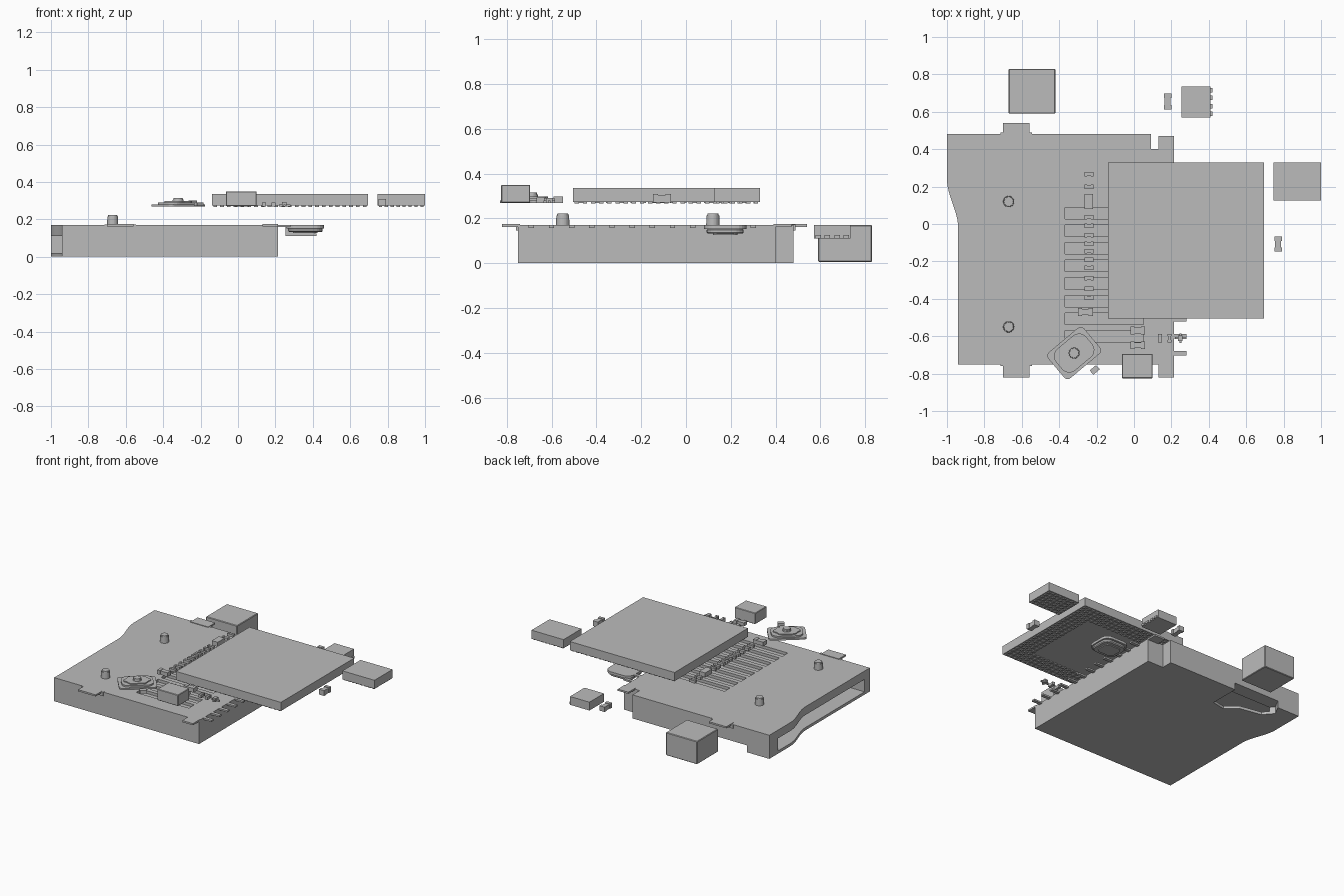
import bpy, bmesh, math
from mathutils import Matrix, Vector

cube = bpy.data.objects.get("Cube")
if cube:
    bpy.data.objects.remove(cube, do_unlink=True)

grey = bpy.data.materials.new("plain_grey")
grey.use_nodes = True
COLOR = (0.5, 0.5, 0.5, 1)
grey.diffuse_color = COLOR
grey.node_tree.nodes["Principled BSDF"].inputs["Base Color"].default_value = COLOR


def finish(name, bm):
    bmesh.ops.recalc_face_normals(bm, faces=bm.faces[:])
    mesh = bpy.data.meshes.new(name)
    bm.to_mesh(mesh)
    bm.free()
    mesh.materials.append(grey)
    obj = bpy.data.objects.new(name, mesh)
    bpy.context.scene.collection.objects.link(obj)
    return obj


def add_box(bm, x0, x1, y0, y1, z0, z1):
    m = Matrix.Translation(((x0 + x1) / 2, (y0 + y1) / 2, (z0 + z1) / 2))
    bmesh.ops.create_cube(bm, size=1, matrix=m @ Matrix.Diagonal((x1 - x0, y1 - y0, z1 - z0, 1)))


def boxes(name, specs):
    bm = bmesh.new()
    for spec in specs:
        add_box(bm, *spec)
    return finish(name, bm)


def prism(name, outline, z0, z1):
    bm = bmesh.new()
    face = bm.faces.new([bm.verts.new((x, y, z0)) for x, y in outline])
    new = bmesh.ops.extrude_face_region(bm, geom=[face])["geom"]
    bmesh.ops.translate(bm, vec=(0, 0, z1 - z0), verts=[v for v in new if isinstance(v, bmesh.types.BMVert)])
    return finish(name, bm)


def rounded(cx, cy, w, h, r, angle=0, steps=5):
    """Outline of a rounded rectangle, turned by an angle."""
    pts = []
    for i, (sx, sy) in enumerate(((1, 1), (-1, 1), (-1, -1), (1, -1))):
        for k in range(steps + 1):
            a = (i + k / steps) * math.pi / 2
            p = Vector((sx * (w / 2 - r) + r * math.cos(a), sy * (h / 2 - r) + r * math.sin(a)))
            p.rotate(Matrix.Rotation(angle, 2))
            pts.append((cx + p.x, cy + p.y))
    return pts


def bevel(obj, width, segments=1):
    mod = obj.modifiers.new("edge", "BEVEL")
    mod.width, mod.segments = width, segments


def cut(obj, cutter):
    cutter.hide_render = True
    cutter.hide_viewport = True
    cutter.display_type = 'WIRE'
    mod = obj.modifiers.new("cut", "BOOLEAN")
    mod.operation, mod.solver, mod.object = 'DIFFERENCE', 'EXACT', cutter


def peg(name, x, y, r, z0, z1):
    bm = bmesh.new()
    for radius, a, b in ((r, z0, z1 - 0.008), (r * 0.85, z1 - 0.01, z1)):
        bmesh.ops.create_cone(bm, cap_ends=True, segments=24, radius1=radius, radius2=radius * 0.95,
                              depth=b - a, matrix=Matrix.Translation((x, y, (a + b) / 2)))
    return finish(name, bm)


# Main housing with a scooped entry edge
scoop = []
for k in range(13):
    t = k / 12
    s = t * t * (3 - 2 * t)
    scoop.append((-1 + 0.06 * s, 0.24 - 0.26 * t))
outline = [(-1, 0.48)] + scoop + [(-0.94, -0.75), (0.215, -0.75), (0.215, 0.4), (0.09, 0.4), (0.09, 0.48)]
housing = prism("housing", outline, 0, 0.17)
cut(housing, boxes("cavity_cutter", [(-1.1, 0.16, -0.69, 0.38, 0.02, 0.11)]))

# Row of shallow contact slots in the lid
PITCH = 0.094
slots = [(-0.37, 0.05, 0.058 - PITCH * i - 0.031, 0.058 - PITCH * i + 0.031, 0.15, 0.2) for i in range(8)]
cut(housing, boxes("contact_slot_cutter", slots))

# Latch notch in the rear corner of the floor
notch = prism("latch_notch_cutter", [(-0.46, 0.6), (-0.46, 0.26), (-0.56, 0.24), (-0.64, 0.31),
                                     (-0.8, 0.34), (-0.86, 0.41), (-0.76, 0.6)], -0.1, 0.05)
cut(housing, notch)

# Mounting tabs around the rim, two at each end
tabs = []
for x0, x1, y in ((-0.7, -0.56, 0.54), (0.13, 0.215, 0.47)):
    tabs.append((x0, x1, y - 0.08, y, 0.162, 0.174))
    tabs.append((x0, x1, -0.82, -0.74, 0.162, 0.174))
boxes("mounting_tabs", tabs)
boxes("tab_roots", [(-0.715, -0.545, y - 0.008, y + 0.008, 0.145, 0.172) for y in (-0.75, 0.48)])

# Contact fingers along the side
boxes("contact_fingers", [(0.2, 0.28, y - 0.012, y + 0.012, 0.158, 0.17)
                          for y in (-0.69 + 0.09 * i for i in range(12))])

# Locating pegs
for i, y in enumerate((0.12, -0.55)):
    peg(f"locating_peg_{i + 1}", -0.67, y, 0.03, 0.165, 0.222)

# Loose block behind the housing
bevel(boxes("rear_block", [(-0.67, -0.42, 0.59, 0.83, 0.005, 0.17)]), 0.004)


# Flat packages with a grid of pads beneath
def package(name, x0, x1, y0, y1, step, ring):
    boxes(name, [(x0, x1, y0, y1, 0.273, 0.335)])
    nx, ny = int((x1 - x0) / step), int((y1 - y0) / step)
    pads = []
    for i in range(nx):
        for j in range(ny):
            if min(i, j, nx - 1 - i, ny - 1 - j) < ring:
                x, y = x0 + (i + 0.5) * (x1 - x0) / nx, y0 + (j + 0.5) * (y1 - y0) / ny
                h = step * 0.28
                pads.append((x - h, x + h, y - h, y + h, 0.266, 0.274))
    boxes(name + "_pads", pads)


package("large_chip", -0.14, 0.695, -0.505, 0.33, 0.035, 4)
package("small_chip", 0.745, 1.0, 0.125, 0.33, 0.03, 3)

# Rounded push button below the large chip
bx, by = 0.36, 0.175
prism("button_flange", rounded(bx, by, 0.2, 0.19, 0.05), 0.152, 0.17)
bevel(prism("button_body", rounded(bx, by, 0.185, 0.165, 0.045), 0.132, 0.155), 0.006)
prism("button_rim", rounded(bx, by, 0.13, 0.11, 0.03), 0.126, 0.135)

# Turned crystal with stepped layers and a round centre
kx, ky, turn = -0.32, -0.69, math.radians(40)
prism("crystal_base", rounded(kx, ky, 0.25, 0.18, 0.025, turn), 0.268, 0.28)
prism("crystal_middle", rounded(kx, ky, 0.21, 0.15, 0.05, turn), 0.278, 0.291)
waves = []
for k in range(48):
    a = math.tau * k / 48
    r = 1 + 0.07 * math.cos(6 * a)
    p = Vector((0.085 * r * math.cos(a), 0.06 * r * math.sin(a)))
    p.rotate(Matrix.Rotation(turn, 2))
    waves.append((kx + p.x, ky + p.y))
prism("crystal_cap", waves, 0.289, 0.298)
peg("crystal_centre", kx, ky, 0.03, 0.29, 0.315)
prism("crystal_side_part", rounded(-0.21, -0.78, 0.045, 0.03, 0.003, turn), 0.27, 0.29)

# Loose power block, rear connector
bevel(boxes("power_block", [(-0.065, 0.1, -0.825, -0.695, 0.27, 0.35)]), 0.003)
boxes("rear_connector", [(0.255, 0.41, 0.57, 0.735, 0.11, 0.17)])
boxes("rear_connector_pins", [(0.4, 0.42, y - 0.012, y + 0.012, 0.11, 0.125)
                              for y in (0.59, 0.63, 0.675, 0.715)])


# Small two-ended components with a narrower middle
def component(name, x, y, w, d, z, h):
    if w > d:
        e, mid = w * 0.28, d * 0.4
        parts = [(x - w / 2, x - w / 2 + e, y - d / 2, y + d / 2, z, z + h),
                 (x + w / 2 - e, x + w / 2, y - d / 2, y + d / 2, z, z + h),
                 (x - w / 2 + e / 2, x + w / 2 - e / 2, y - mid, y + mid, z, z + h * 0.9)]
    else:
        e, mid = d * 0.28, w * 0.4
        parts = [(x - w / 2, x + w / 2, y - d / 2, y - d / 2 + e, z, z + h),
                 (x - w / 2, x + w / 2, y + d / 2 - e, y + d / 2, z, z + h),
                 (x - mid, x + mid, y - d / 2 + e / 2, y + d / 2 - e / 2, z, z + h * 0.9)]
    boxes(name, parts)


for i, y in enumerate((0.265, 0.2, 0.035, -0.01, -0.06, -0.105, -0.145, -0.19, -0.235, -0.29, -0.345, -0.395)):
    component(f"row_component_{i + 1}", -0.24, y, 0.048, 0.024, 0.268, 0.02)
boxes("row_large_component", [(-0.265, -0.218, 0.08, 0.16, 0.268, 0.3)])
component("front_component", -0.26, -0.47, 0.08, 0.042, 0.268, 0.03)
component("centre_component_1", 0.02, -0.57, 0.08, 0.042, 0.268, 0.03)
component("centre_component_2", 0.02, -0.648, 0.08, 0.038, 0.268, 0.025)
for i, x in enumerate((0.138, 0.19)):
    component(f"side_component_{i + 1}", x, -0.61, 0.022, 0.045, 0.268, 0.022)
boxes("transistor", [(0.235, 0.26, -0.625, -0.595, 0.268, 0.292), (0.22, 0.28, -0.615, -0.605, 0.268, 0.28),
                     (0.242, 0.253, -0.635, -0.585, 0.268, 0.28)])
component("edge_component", 0.77, -0.108, 0.04, 0.08, 0.27, 0.038)
component("rear_component", 0.18, 0.655, 0.04, 0.085, 0.11, 0.035)
